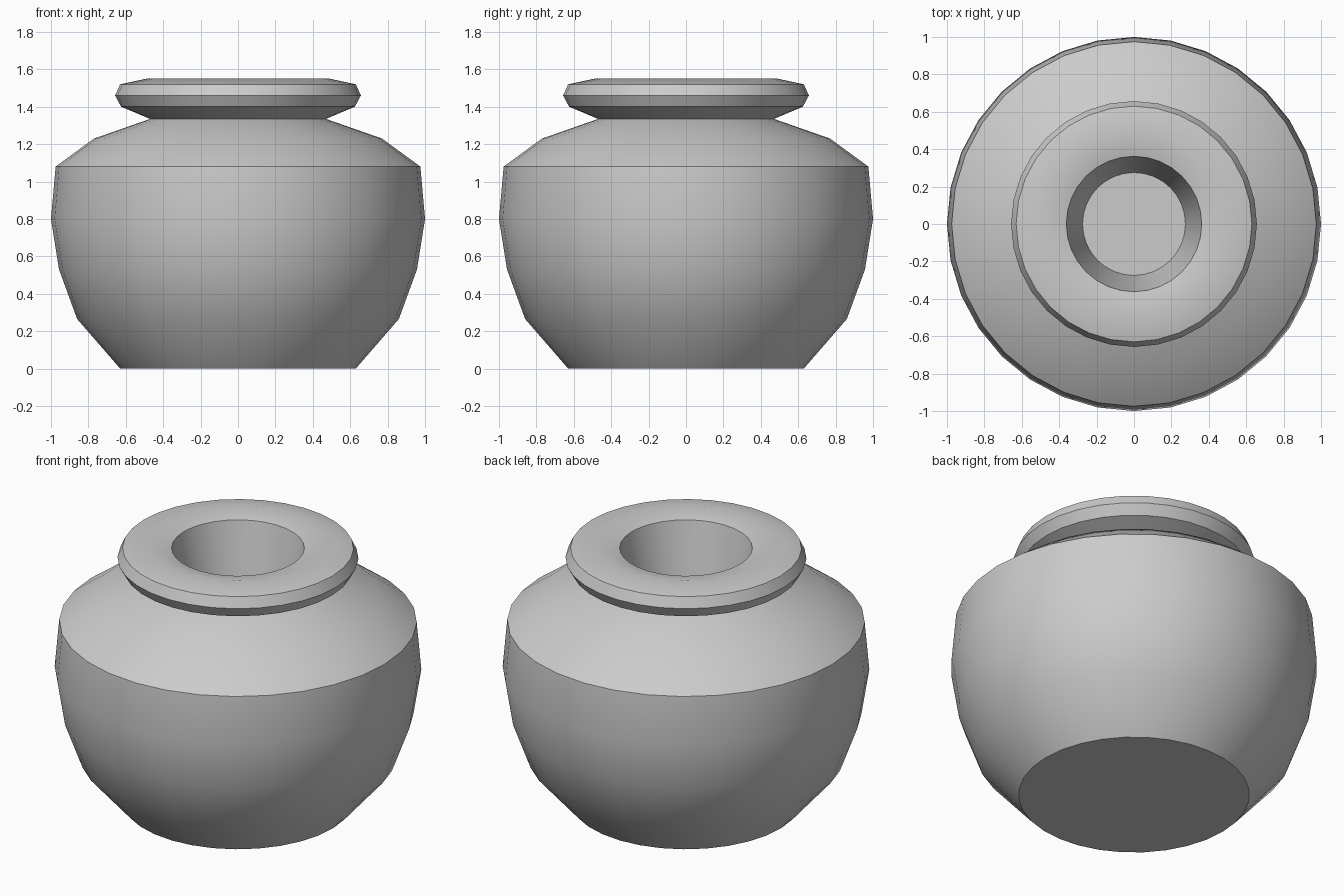
import bpy, bmesh, math

if "Cube" in bpy.data.objects:
    bpy.data.objects.remove(bpy.data.objects["Cube"])

SIDES = 32

# Radius / height outline: base, belly, shoulder, neck, rolled lip, mouth, inner floor
profile = [
    (0.63, 0.0), (0.86, 0.265), (0.957, 0.53), (1.0, 0.80), (0.975, 1.08),
    (0.77, 1.23), (0.47, 1.335), (0.625, 1.40), (0.657, 1.46), (0.63, 1.52),
    (0.49, 1.55), (0.362, 1.52), (0.275, 1.10),
]

bm = bmesh.new()
rings = []
for r, z in profile:
    rings.append([bm.verts.new((r * math.cos(2 * math.pi * i / SIDES),
                                r * math.sin(2 * math.pi * i / SIDES), z))
                  for i in range(SIDES)])

# Walls between neighbouring rings
for low, high in zip(rings, rings[1:]):
    for i in range(SIDES):
        j = (i + 1) % SIDES
        bm.faces.new((low[i], low[j], high[j], high[i]))

# Underside and inner floor
bm.faces.new(list(reversed(rings[0])))
bm.faces.new(rings[-1])

mesh = bpy.data.meshes.new("pot")
bm.to_mesh(mesh)
bm.free()
pot = bpy.data.objects.new("pot", mesh)
bpy.context.collection.objects.link(pot)

# Smooth walls with crisp shoulder and lip edges
bpy.context.view_layer.objects.active = pot
pot.select_set(True)
bpy.ops.object.shade_smooth_by_angle(angle=math.radians(30))
